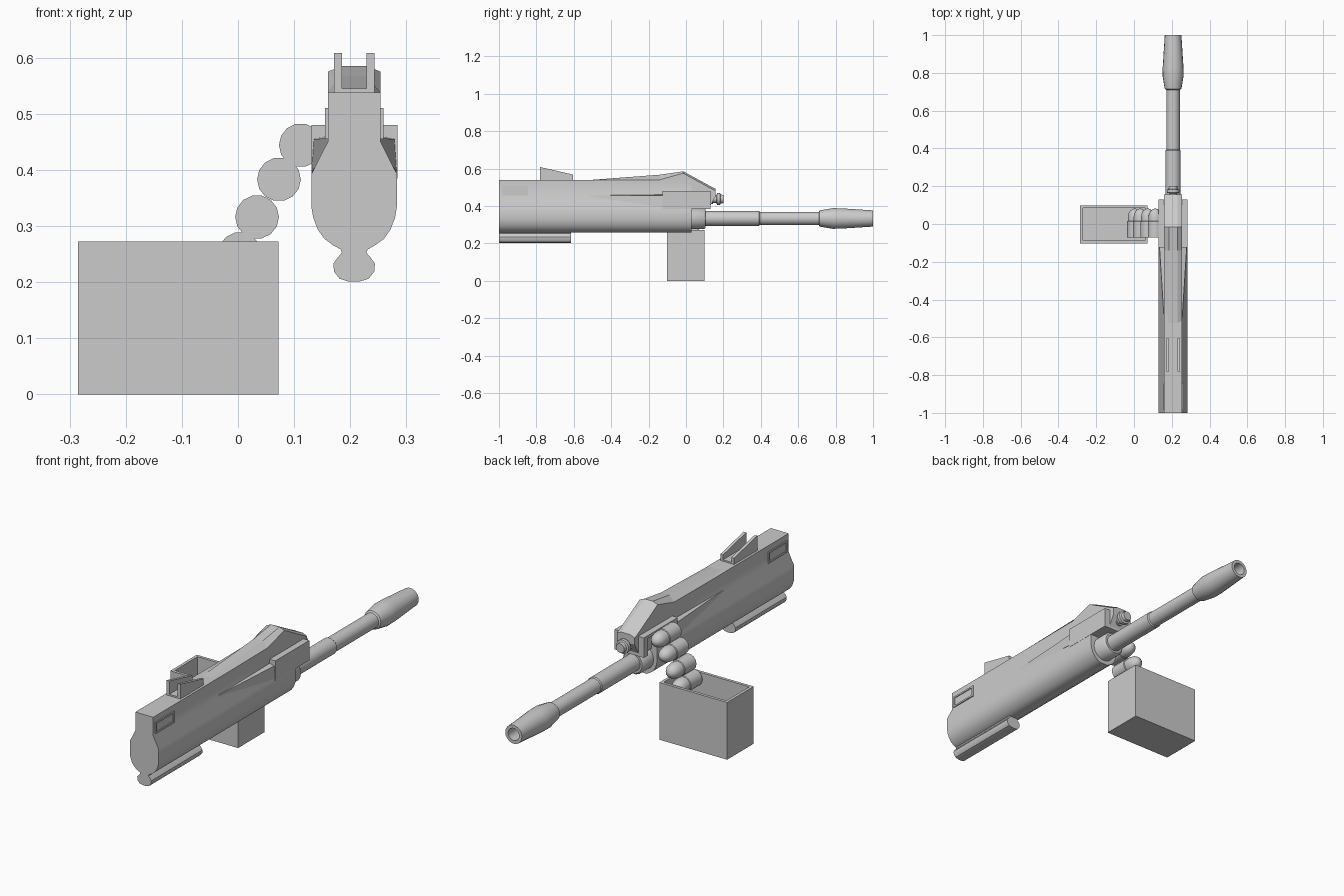
import bpy, bmesh, math

if "Cube" in bpy.data.objects:
    bpy.data.objects.remove(bpy.data.objects["Cube"])

CX = 0.207   # centre line of the gun
BZ = 0.333   # barrel height


def finish(name, bm, smooth=None):
    bmesh.ops.recalc_face_normals(bm, faces=bm.faces[:])
    me = bpy.data.meshes.new(name)
    bm.to_mesh(me)
    bm.free()
    ob = bpy.data.objects.new(name, me)
    bpy.context.collection.objects.link(ob)
    if smooth:
        bpy.ops.object.select_all(action='DESELECT')
        ob.select_set(True)
        bpy.context.view_layer.objects.active = ob
        bpy.ops.object.shade_smooth_by_angle(angle=math.radians(smooth))
    return ob


def loft(name, rings, smooth=None):
    """Skin a list of equal-length rings and cap both ends."""
    bm = bmesh.new()
    vs = [[bm.verts.new(p) for p in r] for r in rings]
    n = len(vs[0])
    for a, b in zip(vs, vs[1:]):
        for i in range(n):
            j = (i + 1) % n
            bm.faces.new((a[i], a[j], b[j], b[i]))
    bm.faces.new(vs[0])
    bm.faces.new(vs[-1])
    return finish(name, bm, smooth)


def box(name, x0, x1, y0, y1, z0, z1):
    ring = [(x0, y0), (x1, y0), (x1, y1), (x0, y1)]
    return loft(name, [[(x, y, z) for x, y in ring] for z in (z0, z1)])


def extrude_half(name, half, y0, y1, smooth=None):
    """Mirror a half outline (dx, z) about the centre line, extrude along y."""
    pts = half + [(-x, z) for x, z in reversed(half)]
    return loft(name, [[(CX + x, y, z) for x, z in pts] for y in (y0, y1)], smooth)


def extrude_side(name, x0, x1, yz):
    return loft(name, [[(x, y, z) for y, z in yz] for x in (x0, x1)])


def lathe(name, cx, cz, prof, n=16, smooth=40):
    """Turn (y, radius) points about an axis parallel to y."""
    rings = [[(cx + r * math.cos(2 * math.pi * i / n), y,
               cz + r * math.sin(2 * math.pi * i / n)) for i in range(n)] for y, r in prof]
    return loft(name, rings, smooth)


# receiver: slim top, sloped shoulders, rounded belly
extrude_half("receiver", [(0.047, 0.538), (0.047, 0.45), (0.076, 0.393), (0.076, 0.333),
                          (0.073, 0.315), (0.065, 0.294), (0.053, 0.277), (0.038, 0.266),
                          (0.022, 0.257)], -1.0, 0.03, 35)
# rounded rail under the rear
extrude_half("lower_rail", [(0.026, 0.266), (0.022, 0.252), (0.030, 0.243), (0.037, 0.233),
                            (0.036, 0.219), (0.026, 0.206), (0.010, 0.201)], -1.0, -0.615, 35)

# top cover, rising to a peak and falling to the nose
cover = [(-0.525, 0.537, 0.538, 0.022), (-0.14, 0.540, 0.567, 0.022),
         (-0.015, 0.575, 0.585, 0.022), (0.13, 0.495, 0.506, 0.024), (0.157, 0.482, 0.492, 0.024)]
base = [0.50, 0.45, 0.40, 0.40, 0.45]
rings = []
for (y, zs, zt, w), zb in zip(cover, base):
    half = [(0.047, zb), (0.047, zs), (w, zt)]
    rings.append([(CX + x, y, z) for x, z in half + [(-x, z) for x, z in reversed(half)]])
loft("top_cover", rings)

# feed block: solid on the right, open slot on the left
box("feed_block", 0.16, 0.284, -0.125, 0.13, 0.385, 0.48)
box("feed_roof", 0.131, 0.165, -0.125, 0.13, 0.466, 0.48)
box("feed_front_wall", 0.131, 0.165, 0.10, 0.13, 0.385, 0.48)
box("feed_rear_wall", 0.131, 0.165, -0.125, -0.09, 0.385, 0.48)

for side, s in (("left", -1), ("right", 1)):
    # tapering shoulder wedge running into the feed block
    tip = [(CX + s * 0.046, -0.53, z) for z in (0.445, 0.456, 0.456, 0.445)]
    end = [(CX + s * a, -0.12, z) for a, z in
           ((0.040, 0.395), (0.040, 0.462), (0.072, 0.455), (0.076, 0.395))]
    loft(side + "_wedge", [tip, end])
    # raised frame near the rear, with a plate sunk inside it
    y0, y1, z0, z1 = -0.985, -0.845, 0.455, 0.51
    t = 0.008
    rect = lambda x, d: [(CX + s * x, y, z) for y, z in
                         ((y0 + d, z0 + d), (y1 - d, z0 + d), (y1 - d, z1 - d), (y0 + d, z1 - d))]
    loft(side + "_rear_frame", [rect(0.045, 0), rect(0.052, 0), rect(0.052, t), rect(0.048, t)])
    # sight leaf
    xs = sorted((CX + s * 0.022, CX + s * 0.036))
    extrude_side(side + "_sight_leaf", xs[0], xs[1],
                 [(-0.78, 0.535), (-0.78, 0.608), (-0.605, 0.568), (-0.605, 0.535)])
box("sight_base", CX - 0.036, CX + 0.036, -0.78, -0.605, 0.53, 0.545)

# knob on the nose
lathe("nose_knob", CX, 0.437, [(0.10, 0.026), (0.145, 0.026), (0.145, 0.020), (0.162, 0.020),
                               (0.166, 0.033), (0.182, 0.033), (0.185, 0.024), (0.20, 0.022)], 12)

# barrel collar, barrel and hollow muzzle
lathe("barrel_collar", CX, BZ, [(-0.02, 0.058), (0.095, 0.058), (0.105, 0.050)], 18)
lathe("barrel", CX, BZ, [(0.0, 0.040), (0.39, 0.040), (0.395, 0.036), (0.71, 0.036),
                         (0.715, 0.044), (0.785, 0.056), (0.83, 0.055), (1.0, 0.044),
                         (1.0, 0.029), (0.80, 0.029)], 18, 30)

# open ammunition box
X0, X1, Y0, Y1, W = -0.285, 0.072, -0.102, 0.098, 0.014
tray = lambda d, z: [(X0 + d, Y0 + d, z), (X1 - d, Y0 + d, z), (X1 - d, Y1 - d, z), (X0 + d, Y1 - d, z)]
loft("ammo_box", [tray(0, 0), tray(0, 0.272), tray(W, 0.272), tray(W, 0.014)])

# belt of round-nosed cartridges from box to feed slot
for i, (x, z) in enumerate([(0.112, 0.444), (0.073, 0.383), (0.034, 0.316), (0.003, 0.25)]):
    dome = [(0.035 + 0.047 * math.sin(a), 0.036 * math.cos(a))
            for a in (math.radians(d) for d in (0, 25, 48, 68, 85))]
    lathe("cartridge_%d" % (i + 1), x, z, [(-0.072, 0.039), (0.012, 0.039), (0.015, 0.036)] + dome, 14)
